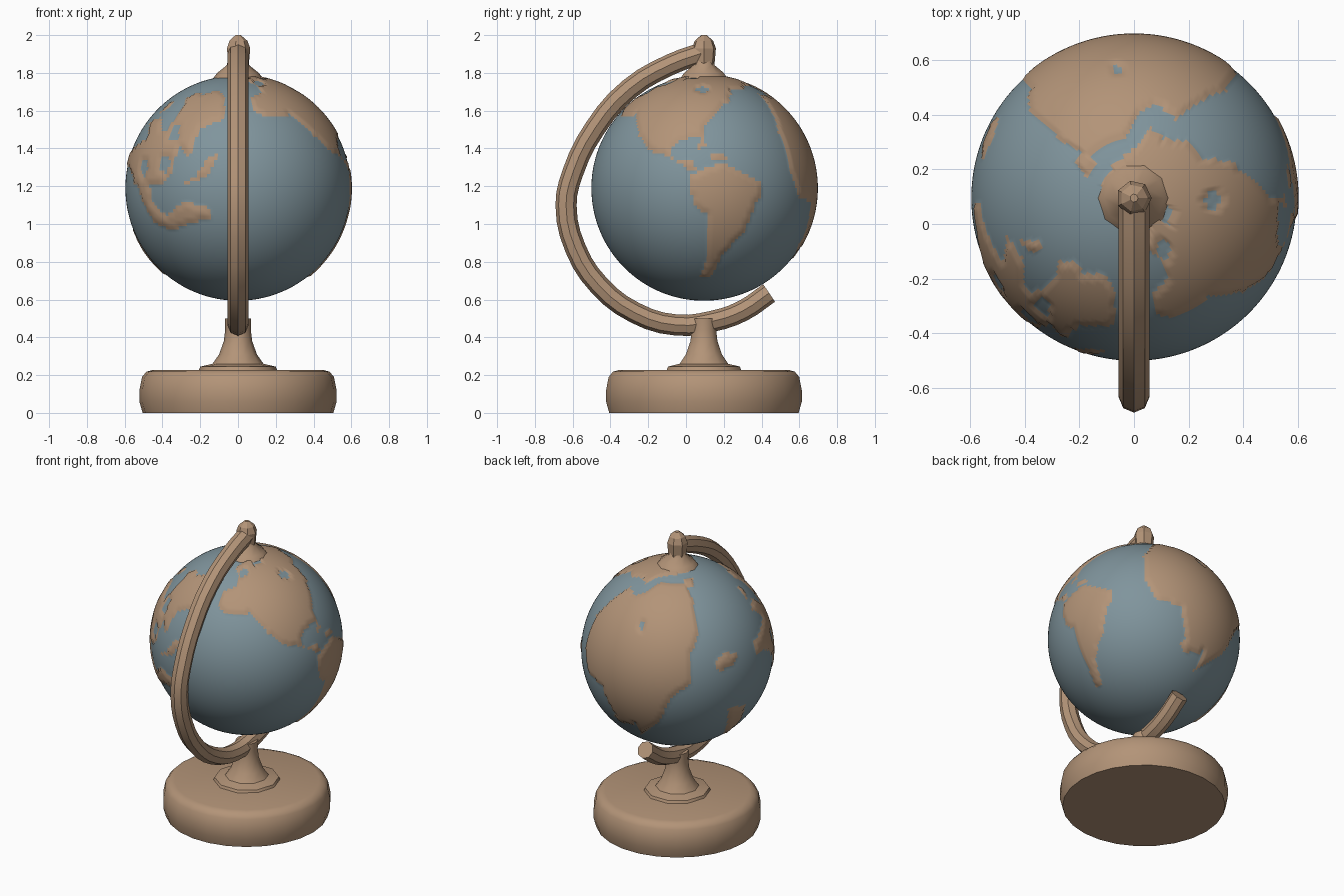
import bpy, bmesh, math
from mathutils import Vector

default = bpy.data.objects.get("Cube")
if default:
    bpy.data.objects.remove(default, do_unlink=True)


def make_material(name, color):
    mat = bpy.data.materials.new(name)
    mat.use_nodes = True
    mat.diffuse_color = color
    mat.node_tree.nodes["Principled BSDF"].inputs["Base Color"].default_value = color
    return mat


tan = make_material("warm tan", (0.45, 0.295, 0.187, 1))
sea_blue = make_material("grey blue", (0.215, 0.298, 0.335, 1))

AXIS_Y = 0.095
CENTRE = Vector((0, AXIS_Y, 1.19))
RADIUS = 0.596


def smooth(obj, degrees):
    bpy.ops.object.select_all(action="DESELECT")
    obj.select_set(True)
    bpy.context.view_layer.objects.active = obj
    bpy.ops.object.shade_smooth_by_angle(angle=math.radians(degrees))


def add_object(name, bm, materials):
    mesh = bpy.data.meshes.new(name)
    bmesh.ops.recalc_face_normals(bm, faces=bm.faces[:])
    bm.to_mesh(mesh)
    bm.free()
    obj = bpy.data.objects.new(name, mesh)
    bpy.context.collection.objects.link(obj)
    for mat in materials:
        mesh.materials.append(mat)
    return obj


def lathe(name, profile, sides, degrees=40):
    """Turn a (radius, height) profile around the stand axis and cap both ends."""
    bm = bmesh.new()
    rings = []
    for radius, z in profile:
        turns = [math.tau * i / sides for i in range(sides)]
        rings.append([bm.verts.new((radius * math.cos(t), AXIS_Y + radius * math.sin(t), z))
                      for t in turns])
    for low, high in zip(rings, rings[1:]):
        for i in range(sides):
            j = (i + 1) % sides
            bm.faces.new((low[i], low[j], high[j], high[i]))
    bm.faces.new(rings[0][::-1])
    bm.faces.new(rings[-1])
    smooth(add_object(name, bm, [tan]), degrees)


# Stand: thick rounded disc, flared stem, collar and pin at the pole
lathe("base_disc", [(0.505, 0), (0.522, 0.06), (0.522, 0.12), (0.508, 0.19),
                    (0.485, 0.218), (0.45, 0.228)], 26)
lathe("stem", [(0.21, 0.22), (0.2, 0.245), (0.135, 0.26), (0.1, 0.31),
               (0.075, 0.38), (0.068, 0.44), (0.07, 0.5)], 10)
lathe("pole_collar", [(0.14, 1.76), (0.11, 1.8), (0.06, 1.84), (0.05, 1.88)], 10)
lathe("pole_pin", [(0.055, 1.82), (0.065, 1.93), (0.05, 1.97), (0.015, 2.0)], 7, 20)

# Curved arm that carries the globe
arm_path = [(0.1, 1.91), (-0.08, 1.845), (-0.3, 1.715), (-0.48, 1.51), (-0.6, 1.27),
            (-0.635, 1.1), (-0.585, 0.87), (-0.46, 0.675), (-0.27, 0.53), (-0.05, 0.465),
            (0.14, 0.485), (0.3, 0.54), (0.44, 0.635)]
curve = bpy.data.curves.new("support_arm", "CURVE")
curve.dimensions = "3D"
curve.bevel_depth = 0.056
curve.bevel_resolution = 2
curve.resolution_u = 3
curve.use_fill_caps = True
spline = curve.splines.new("BEZIER")
spline.bezier_points.add(len(arm_path) - 1)
for point, (y, z) in zip(spline.bezier_points, arm_path):
    point.co = (0, y, z)
    point.handle_left_type = point.handle_right_type = "AUTO"
curve.materials.append(tan)
arm = bpy.data.objects.new("support_arm", curve)
bpy.context.collection.objects.link(arm)
bpy.ops.object.select_all(action="DESELECT")
arm.select_set(True)
bpy.context.view_layer.objects.active = arm
bpy.ops.object.convert(target="MESH")
smooth(bpy.context.view_layer.objects.active, 40)


# Map outlines, each projected onto the globe along one direction (hundredths of a unit)
def direction(x, y, z):
    toward = Vector((x, y, z)).normalized()
    across = Vector((0, 0, 1)).cross(toward)
    across = across.normalized() if across.length > 0 else Vector((1, 0, 0))
    return toward, across, toward.cross(across)


tilt = math.sqrt(2) * math.tan(math.radians(30))
FRONT = direction(0, -1, 0)
SIDE = direction(1, 0, 0)
TOP = direction(0, 0, 1)
BACK_ABOVE = direction(-1, 1, tilt)
BACK_BELOW = direction(1, 1, -tilt)
land, water = [], []


def patch(group, view, outline):
    group.append((view, outline))


def pond(view, x, y, wide, tall):
    patch(water, view, [(x + wide * math.cos(i), y + tall * math.sin(i)) for i in range(6)])


# Island chain and southern continent
patch(land, FRONT, [
    (-60, 15), (-55, 22), (-48, 27), (-47, 35), (-41, 38), (-40, 31), (-41, 24), (-34, 26),
    (-32, 21), (-35, 9), (-41, 2), (-47, 1), (-45, -9), (-38, -15), (-30, -8), (-16, -9),
    (-14, -17), (-25, -18), (-35, -23), (-44, -19), (-50, -9), (-54, 2)])
patch(land, FRONT, [(-30, 2), (-23, 6), (-16, 16), (-11, 19), (-12, 14), (-17, 6), (-27, 2)])
patch(land, BACK_ABOVE, [(52, 36), (62, 40), (64, 8), (57, 6), (55, 20)])
# Northern eastern continent
patch(land, TOP, [
    (-57, -22), (-49, -23), (-45, -25), (-40, -24), (-42, -31), (-38, -35), (-32, -33),
    (-28, -28), (-28, -23), (-20, -24), (-19, -28), (-11, -28), (-7, -33), (-7, -47),
    (-20, -47), (-26, -52), (-32, -45), (-31, -38), (-35, -36), (-38, -44), (-49, -38)])
patch(land, TOP, [(-43, -15), (-34, -16), (-33, -19), (-39, -20)])
# Northern western continent, reaching over the pole
patch(land, TOP, [
    (-12, 6), (-7, 13), (2, 20), (6, 26), (11, 22), (20, 21), (24, 15), (37, 13), (44, 4),
    (44, -28), (39, -33), (30, -33), (24, -40), (15, -44), (8, -43), (7, -35), (13, -29),
    (10, -23), (4, -18), (6, -9), (-3, -5), (-9, -5)])
patch(land, SIDE, [
    (-40, 42), (-36, 40), (-35, 29), (-30, 20), (-19, 17), (-7, 9), (-2, 9), (-7, 15),
    (-17, 16), (-17, 22), (-12, 26), (-2, 27), (-3, 21), (1, 23), (-1, 31), (6, 40),
    (15, 50), (12, 56), (-20, 54), (-30, 50)])
patch(land, SIDE, [(3, 18), (10, 18), (14, 15), (5, 15)])
# Southern western continent
patch(land, SIDE, [
    (-7, 7), (-2, 10), (4, 11), (10, 14), (18, 10), (25, 6), (31, 2), (31, -3), (27, -9),
    (22, -23), (15, -30), (10, -35), (6, -43), (4, -47), (-2, -47), (1, -39), (2, -25),
    (1, -14), (-6, -9), (-7, -1)])
# Large continent at the back with its islands
patch(land, BACK_ABOVE, [
    (-53, 5), (-51, 19), (-37, 30), (-24, 34), (-15, 39), (1, 37), (4, 26), (4, 2),
    (-2, -10), (-2, -26), (-15, -35), (-21, -48), (-29, -52), (-36, -41), (-42, -32),
    (-41, -20), (-44, -12), (-53, -7)])
patch(land, BACK_BELOW, [
    (4, 52), (10, 60), (40, 50), (60, 18), (53, 5), (38, -10), (29, -9), (27, -3),
    (30, 0), (29, 12), (28, 20), (13, 25), (6, 37)])
patch(land, BACK_ABOVE, [(13, -15), (22, -8), (30, -10), (26, -17), (16, -20)])
patch(land, BACK_ABOVE, [(23, -42), (36, -40), (34, -48), (24, -56)])
patch(land, TOP, [(-22, 13), (-18, 18), (-14, 13), (-17, 7)])
# Lakes and inlets
pond(FRONT, -50, 11, 2, 5)
pond(FRONT, -39, 13, 3, 5)
pond(TOP, 12, -6, 2, 4)
pond(TOP, 11, -19, 3, 4)
pond(TOP, 29, -1, 3, 4)
pond(TOP, -6, 47, 2, 2)


def inside(outline, u, v):
    hit = False
    for (ax, ay), (bx, by) in zip(outline, outline[1:] + outline[:1]):
        if (ay > v) != (by > v) and u < ax + (bx - ax) * (v - ay) / (by - ay):
            hit = not hit
    return hit


def covered(group, spot):
    return any(spot.dot(view[0]) > 2 and inside(outline, spot.dot(view[1]), spot.dot(view[2]))
               for view, outline in group)


# Globe: blue ball with slightly raised tan land
bm = bmesh.new()
bmesh.ops.create_uvsphere(bm, u_segments=200, v_segments=100, radius=RADIUS)
for face in bm.faces:
    spot = face.calc_center_median().normalized() * 60
    face.material_index = int(covered(land, spot) and not covered(water, spot))
raised = [v for v in bm.verts if all(f.material_index for f in v.link_faces)]
for vert in raised:
    vert.co *= 1.012
for vert in bm.verts:
    vert.co += CENTRE
smooth(add_object("globe", bm, [sea_blue, tan]), 60)
